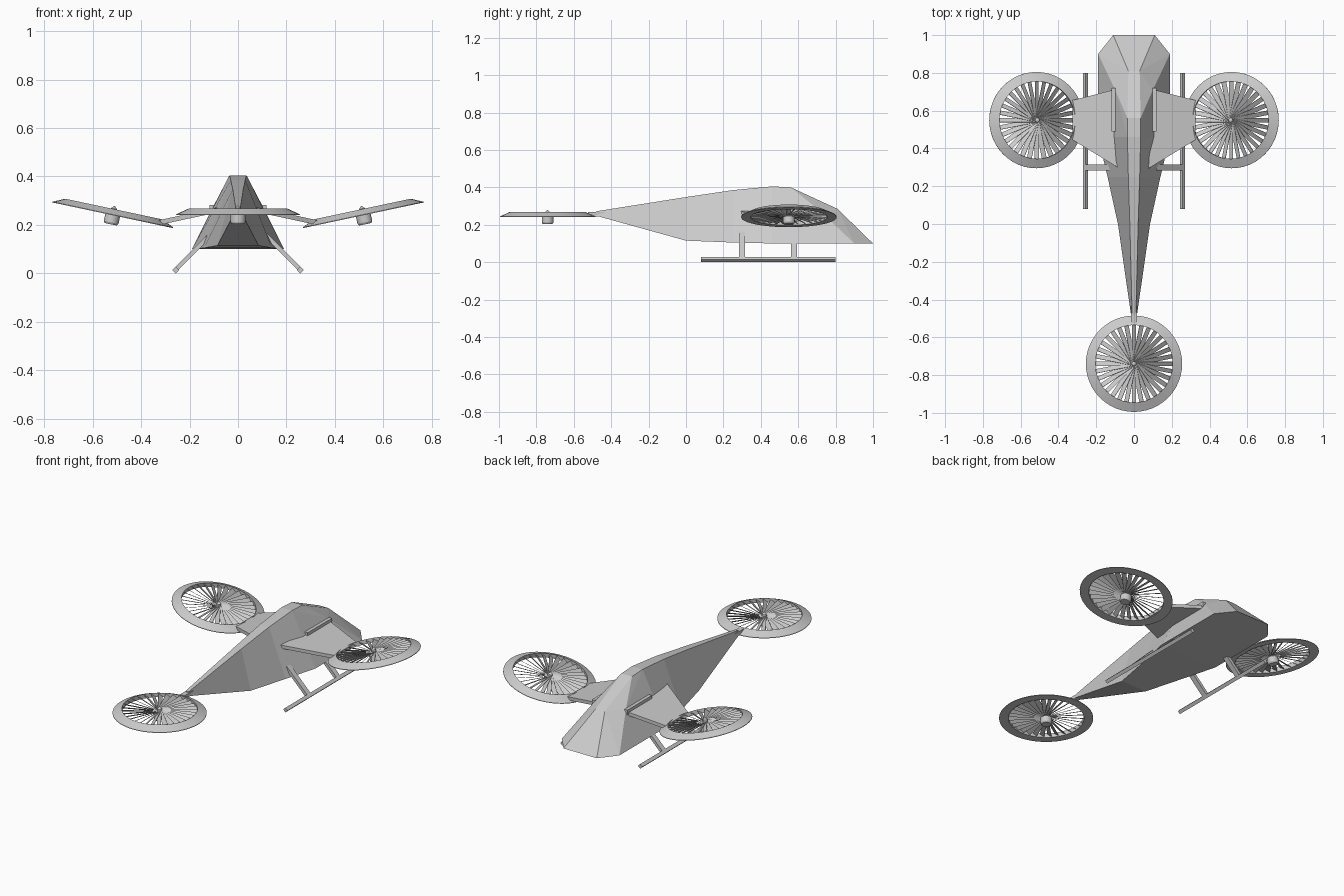
import bpy, bmesh, math
from mathutils import Matrix

if "Cube" in bpy.data.objects:
    bpy.data.objects.remove(bpy.data.objects["Cube"])

grey = bpy.data.materials.new("plain grey")
grey.use_nodes = True
grey.diffuse_color = (0.6, 0.6, 0.6, 1)
grey.node_tree.nodes["Principled BSDF"].inputs["Base Color"].default_value = (0.6, 0.6, 0.6, 1)


def finish(name, bm, smooth=False):
    bmesh.ops.recalc_face_normals(bm, faces=bm.faces)
    mesh = bpy.data.meshes.new(name)
    bm.to_mesh(mesh)
    bm.free()
    mesh.materials.append(grey)
    ob = bpy.data.objects.new(name, mesh)
    bpy.context.collection.objects.link(ob)
    if smooth:
        bpy.ops.object.select_all(action='DESELECT')
        ob.select_set(True)
        bpy.context.view_layer.objects.active = ob
        bpy.ops.object.shade_smooth_by_angle(angle=math.radians(25))


def box(name, centre, size, rot=Matrix()):
    bm = bmesh.new()
    bmesh.ops.create_cube(bm, size=1, matrix=Matrix.Translation(centre) @ rot @ Matrix.Diagonal((*size, 1)))
    finish(name, bm)


def loft(name, rings):
    """Skin matching closed rings and cap both ends."""
    bm = bmesh.new()
    loops = [[bm.verts.new(p) for p in r] for r in rings]
    for a, b in zip(loops, loops[1:]):
        for i in range(len(a)):
            j = (i + 1) % len(a)
            bm.faces.new((a[i], a[j], b[j], b[i]))
    bm.faces.new(loops[0])
    bm.faces.new(loops[-1])
    finish(name, bm)


def revolve(name, profile, place, closed, steps=48):
    """Turn an (r, z) profile about z, then place it."""
    bm = bmesh.new()
    verts = [bm.verts.new((r, 0, z)) for r, z in profile]
    pairs = list(zip(verts, verts[1:])) + ([(verts[-1], verts[0])] if closed else [])
    edges = [bm.edges.new(p) for p in pairs]
    bmesh.ops.spin(bm, geom=verts + edges, axis=(0, 0, 1), cent=(0, 0, 0),
                   angle=math.tau, steps=steps, use_duplicate=False)
    bmesh.ops.remove_doubles(bm, verts=bm.verts, dist=0.0003)
    bm.transform(place)
    finish(name, bm, True)


# Tapered rear fuselage: y, bottom half width, bottom z, top half width, top z
loft("rear_fuselage", [[(-b, y, zb), (b, y, zb), (t, y, zt), (-t, y, zt)] for y, b, zb, t, zt in (
    (-0.48, 0.016, 0.248, 0.010, 0.272),
    (0.0, 0.085, 0.115, 0.022, 0.348),
    (0.25, 0.14, 0.105, 0.030, 0.385),
    (0.46, 0.19, 0.10, 0.035, 0.405))])

# Faceted cabin and nose
bm = bmesh.new()
for x, y, z in ((0.19, 0.46, 0.10), (0.035, 0.46, 0.405), (0.035, 0.56, 0.40), (0.03, 0.81, 0.285),
                (0.10, 0.71, 0.28), (0.11, 1.0, 0.10), (0.19, 0.90, 0.10)):
    for s in (-1, 1):
        bm.verts.new((s * x, y, z))
bmesh.ops.convex_hull(bm, input=bm.verts)
bmesh.ops.dissolve_limit(bm, angle_limit=0.03, verts=bm.verts, edges=bm.edges)
finish("cabin", bm)

box("tail_boom", (0, -0.48, 0.256), (0.03, 0.09, 0.022))


def rotor(name, centre, tilt):
    place = Matrix.Translation(centre) @ Matrix.Rotation(tilt, 4, 'Y')
    revolve(name + "_ring", [(0.205, 0), (0.255, 0), (0.255, 0.003), (0.205, 0.026)], place, True)
    revolve(name + "_hub", [(0, -0.038), (0.026, -0.038), (0.031, -0.03), (0.031, 0),
                            (0.014, 0.012), (0.012, 0.028), (0, 0.04)], place, False, 24)
    # Pitched fan blades
    bm = bmesh.new()
    count = 32
    for i in range(count):
        m = (place @ Matrix.Rotation(math.tau * i / count, 4, 'Z')
             @ Matrix.Translation((0.109, 0, 0.012)) @ Matrix.Rotation(math.radians(35), 4, 'X')
             @ Matrix.Diagonal((0.194, 0.027, 0.002, 1)))
        bmesh.ops.create_cube(bm, size=1, matrix=m)
    finish(name + "_blades", bm)


rotor("tail_rotor", (0, -0.74, 0.241), 0)

for side, s in (("left", 1), ("right", -1)):
    rotor(side + "_rotor", (s * 0.517, 0.55, 0.24), -s * math.radians(12))

    # Drooping tapered wing
    loft(side + "_wing", [[(s * x, y0, z), (s * x, y1, z), (s * x, y1, z - 0.02), (s * x, y0, z - 0.02)]
                          for x, y0, y1, z in ((0.07, 0.29, 0.72, 0.275), (0.325, 0.445, 0.655, 0.22))])
    box(side + "_wing_root", (s * 0.108, 0.605, 0.268), (0.02, 0.23, 0.03))

    # Landing skid on two slanted struts
    turn = Matrix.Rotation(s * math.radians(45), 4, 'Y')
    box(side + "_skid", (s * 0.257, 0.44, 0.0145), (0.02, 0.72, 0.02), turn)
    for end, y in (("rear", 0.30), ("front", 0.577)):
        box(f"{side}_{end}_strut", (s * 0.19, y, 0.083), (0.21, 0.032, 0.018), turn)
